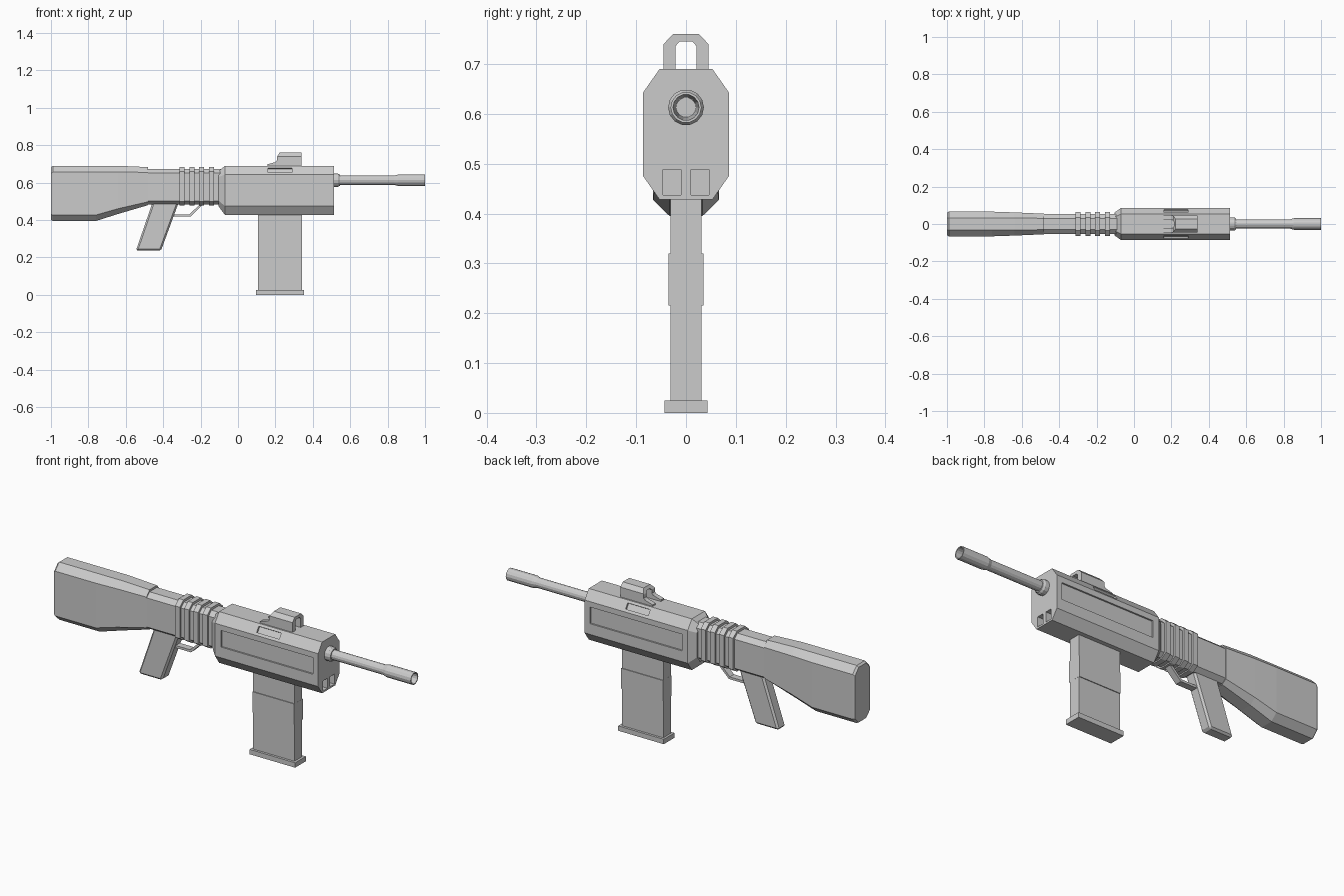
import bpy, bmesh, math
from mathutils import Matrix

if "Cube" in bpy.data.objects:
    bpy.data.objects.remove(bpy.data.objects["Cube"])


def make(name, rings):
    """Closed solid skinned through rings of equal vertex count."""
    bm = bmesh.new()
    rows = [[bm.verts.new(p) for p in r] for r in rings]
    n = len(rows[0])
    for a, b in zip(rows, rows[1:]):
        for i in range(n):
            j = (i + 1) % n
            bm.faces.new((a[i], a[j], b[j], b[i]))
    bm.faces.new(rows[0][::-1])
    bm.faces.new(rows[-1])
    bmesh.ops.recalc_face_normals(bm, faces=bm.faces)
    me = bpy.data.meshes.new(name)
    bm.to_mesh(me)
    bm.free()
    ob = bpy.data.objects.new(name, me)
    bpy.context.collection.objects.link(ob)
    return ob


def octagon(x, hy, zb, zt, cap, cb, ct):
    """Chamfered section: half width, bottom, top, cap half width, chamfer heights."""
    half = [(cap, zb), (hy, zb + cb), (hy, zt - ct), (cap, zt)]
    return [(x, y, z) for y, z in half] + [(x, -y, z) for y, z in half[::-1]]


def loft(name, sections):
    return make(name, [octagon(*s) for s in sections])


def box(name, x0, x1, y0, y1, z0, z1):
    return make(name, [[(x, y0, z0), (x, y1, z0), (x, y1, z1), (x, y0, z1)] for x in (x0, x1)])


def side_profile(name, pts, hy):
    return make(name, [[(x, y, z) for x, z in pts] for y in (-hy, hy)])


def boolean(ob, cutter, op='DIFFERENCE'):
    m = ob.modifiers.new('cut', 'BOOLEAN')
    m.operation, m.object, m.solver = op, cutter, 'EXACT'
    bpy.context.view_layer.objects.active = ob
    bpy.ops.object.modifier_apply(modifier=m.name)
    bpy.data.objects.remove(cutter)


def bevel(ob, width):
    m = ob.modifiers.new('bevel', 'BEVEL')
    m.width, m.segments = width, 1


# Shoulder stock
loft('stock', [
    (-1.0, 0.06, 0.40, 0.682, 0.03, 0.03, 0.033),
    (-0.99, 0.066, 0.395, 0.69, 0.033, 0.032, 0.034),
    (-0.76, 0.066, 0.395, 0.69, 0.033, 0.032, 0.034),
    (-0.64, 0.062, 0.433, 0.69, 0.033, 0.028, 0.033),
    (-0.48, 0.055, 0.48, 0.683, 0.03, 0.018, 0.028)])

# Neck between stock and receiver, with ribs
loft('neck', [(x, 0.054, 0.484, 0.673, 0.03, 0.018, 0.022) for x in (-0.49, -0.08)])
for i in range(4):
    x = -0.312 + i * 0.052
    loft(f'rib_{i + 1}', [(a, 0.064, 0.478, 0.685, 0.034, 0.02, 0.026) for a in (x, x + 0.027)])

# Receiver with recessed panels, slots and front ports
receiver = loft('receiver', [
    (-0.105, 0.06, 0.475, 0.66, 0.035, 0.03, 0.03),
    (-0.07, 0.086, 0.428, 0.69, 0.053, 0.047, 0.047),
    (0.514, 0.086, 0.428, 0.69, 0.053, 0.047, 0.047)])
for s in (-1, 1):
    boolean(receiver, box('panel_cutter', -0.037, 0.485, s * 0.078, s * 0.12, 0.53, 0.615))
    slot = box('slot_cutter', 0.16, 0.288, -0.01, 0.03, -0.015, 0.015)
    slot.data.transform(Matrix.Translation((0, s * 0.0695, 0.667))
                        @ Matrix.Rotation(s * math.radians(35), 4, 'X')
                        @ Matrix.Scale(s, 4, (0, 1, 0)))
    if s < 0:
        slot.data.flip_normals()
    boolean(receiver, slot)
    boolean(receiver, box('port_cutter', 0.48, 0.6, s * 0.01, s * 0.046, 0.437, 0.488))

# Barrel: one turned profile of (x, radius), hollow at the muzzle
profile = [(0.48, 0.036), (0.535, 0.036), (0.545, 0.03), (0.545, 0.025), (0.835, 0.025),
           (0.855, 0.031), (1.0, 0.031), (1.0, 0.026), (0.86, 0.02)]
N = 14
make('barrel', [[(x, r * math.cos(2 * math.pi * k / N), 0.613 + r * math.sin(2 * math.pi * k / N))
                 for k in range(N)] for x, r in profile])

# Sight: arch section trimmed by its side outline
half_out = [(0.045, 0.685), (0.045, 0.74), (0.026, 0.76)]
half_in = [(0.021, 0.685), (0.021, 0.736), (0.013, 0.745)]
arch = (half_out + [(-y, z) for y, z in half_out[::-1]]
        + [(-y, z) for y, z in half_in] + half_in[::-1])
sight = make('sight', [[(x, y, z) for y, z in arch] for x in (0.15, 0.34)])
boolean(sight, side_profile('sight_trim', [
    (0.157, 0.67), (0.157, 0.698), (0.2, 0.71), (0.208, 0.718), (0.208, 0.737),
    (0.228, 0.77), (0.36, 0.77), (0.36, 0.67)], 0.1), 'INTERSECT')

# Magazine, its raised band and base plate
box('magazine', 0.107, 0.342, -0.031, 0.031, 0.02, 0.44)
box('magazine_band', 0.1065, 0.3425, -0.035, 0.035, 0.215, 0.32)
box('magazine_base', 0.096, 0.354, -0.043, 0.043, 0.0, 0.025)

# Pistol grip
bevel(side_profile('grip', [(-0.455, 0.5), (-0.315, 0.5), (-0.412, 0.236), (-0.546, 0.236)], 0.031), 0.009)

# Trigger guard
side_profile('trigger_guard', [
    (-0.37, 0.418), (-0.255, 0.418), (-0.18, 0.49), (-0.198, 0.49),
    (-0.26, 0.43), (-0.37, 0.43)], 0.017)
